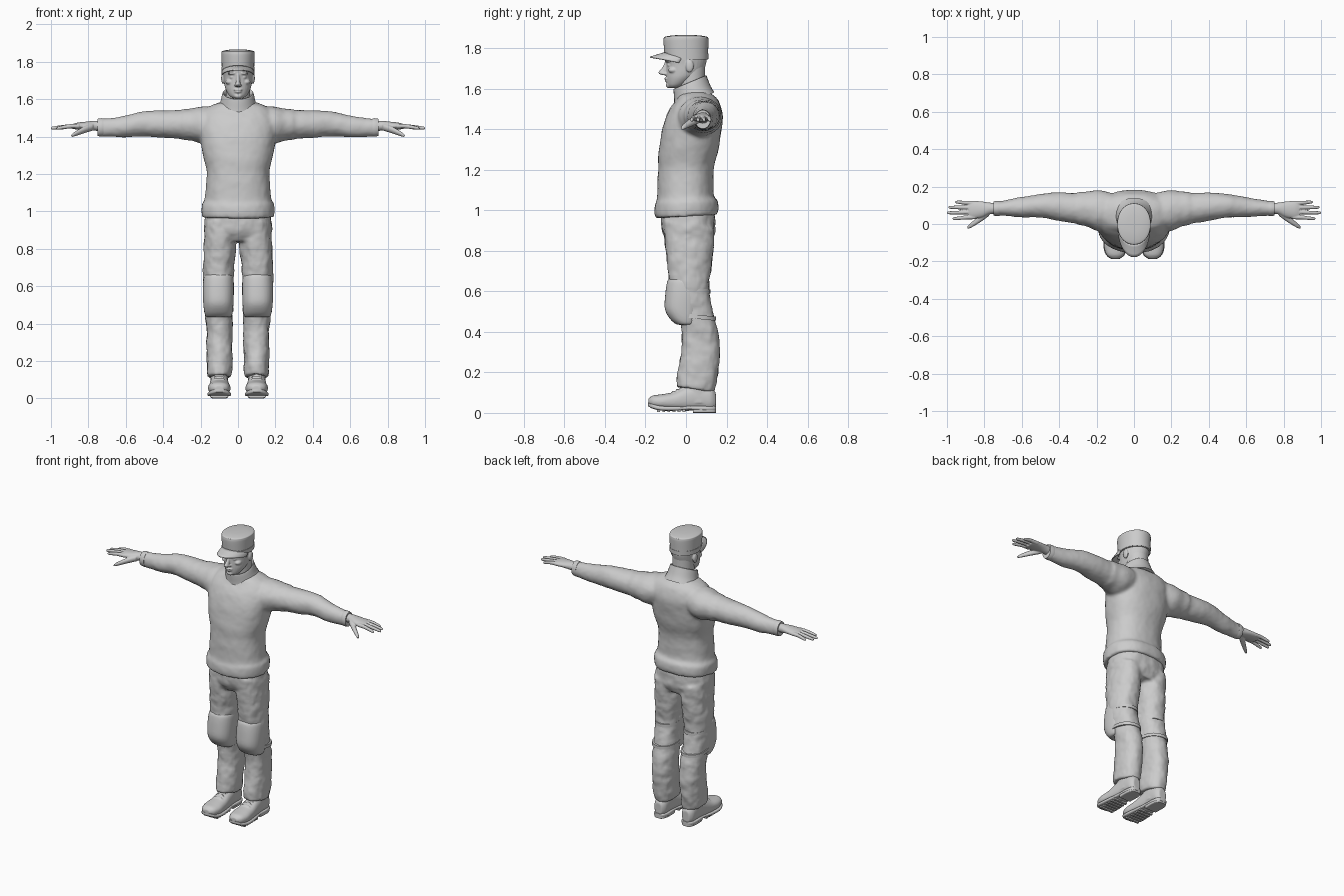
import bpy, bmesh, math
from mathutils import Matrix, Vector

AXES = {'X': lambda t, a, b: (t, a, b), 'Y': lambda t, a, b: (a, t, b), 'Z': lambda t, a, b: (a, b, t)}


def spline(rings, steps):
    """Catmull-Rom interpolation of the cross-section rows."""
    pts = [Vector(r) for r in rings]
    pts = [pts[0]] + pts + [pts[-1]]
    out = []
    for p, q, r, s in zip(pts, pts[1:], pts[2:], pts[3:]):
        for k in range(steps):
            u = k / steps
            out.append(q + 0.5 * u * ((r - p) + u * ((2 * p - 5 * q + 4 * r - s) + u * (3 * q - p - 3 * r + s))))
    return out + [pts[-1]]


def loft(bm, rings, axis='Z', tilt=0.0, power=2.0, sides=32, steps=4):
    """Closed skin over rows of (position, centre a, centre b, radius a, radius b)."""
    loops = []
    for t, a, b, ra, rb in spline(rings, steps):
        loop = []
        for i in range(sides):
            ang = 2 * math.pi * i / sides
            c, s = math.cos(ang), math.sin(ang)
            da = ra * math.copysign(abs(c) ** (2 / power), c)
            db = rb * math.copysign(abs(s) ** (2 / power), s)
            loop.append(bm.verts.new(AXES[axis](t + tilt * db, a + da, b + db)))
        loops.append(loop)
    for l, m in zip(loops, loops[1:]):
        for i in range(sides):
            j = (i + 1) % sides
            bm.faces.new((l[i], l[j], m[j], m[i]))
    bm.faces.new(loops[0])
    bm.faces.new(loops[-1])


def ball(bm, loc, scale):
    bmesh.ops.create_uvsphere(bm, u_segments=24, v_segments=16, radius=1,
                              matrix=Matrix.Translation(loc) @ Matrix.Diagonal((*scale, 1)))


def finish(name, bm, voxel=0, smooth=3, folds=0):
    """Turn the bmesh into an object; voxel fuses the overlapping pieces into one skin."""
    bmesh.ops.recalc_face_normals(bm, faces=bm.faces)
    me = bpy.data.meshes.new(name)
    bm.to_mesh(me)
    bm.free()
    me.shade_smooth()
    me.set_sharp_from_angle(angle=math.radians(40))
    ob = bpy.data.objects.new(name, me)
    bpy.context.collection.objects.link(ob)
    if voxel:
        m = ob.modifiers.new("fuse", 'REMESH')
        m.mode, m.voxel_size, m.use_smooth_shade = 'VOXEL', voxel, True
        m = ob.modifiers.new("soften", 'SMOOTH')
        m.factor, m.iterations = 0.5, smooth
    if folds:
        tex = bpy.data.textures.new(name + "_folds", 'CLOUDS')
        tex.noise_scale = 0.07
        m = ob.modifiers.new("folds", 'DISPLACE')
        m.texture, m.strength, m.mid_level = tex, folds, 0.5
    return ob


def side_rows(s, rows, first=False):
    """Flip rows to the other side: along x (first) or across x."""
    return [(s * r[0], *r[1:]) if first else (r[0], s * r[1], *r[2:]) for r in rows]


# Sweater: torso and sleeves fused
bm = bmesh.new()
loft(bm, [(.97, 0, .003, .191, .153), (1.0, 0, .003, .195, .158), (1.04, 0, .002, .192, .154),
          (1.065, 0, -.003, .178, .140), (1.15, 0, -.003, .170, .138), (1.22, 0, .002, .168, .139),
          (1.3, 0, .014, .188, .148), (1.4, 0, .028, .204, .148), (1.46, 0, .040, .208, .142),
          (1.51, 0, .046, .200, .125), (1.545, 0, .050, .175, .104), (1.567, 0, .045, .14, .085),
          (1.582, 0, .040, .10, .07)], tilt=.06, power=2.3, sides=48)
for s in (1, -1):
    loft(bm, side_rows(s, [(.08, .075, 1.475, .08, .08), (.18, .070, 1.463, .11, .098), (.25, .08, 1.464, .094, .086),
                           (.293, .083, 1.465, .089, .082), (.303, .083, 1.465, .082, .077),
                           (.4, .092, 1.466, .076, .073), (.5, .098, 1.468, .063, .067),
                           (.6, .09, 1.454, .054, .058), (.7, .085, 1.448, .041, .049),
                           (.74, .083, 1.449, .037, .047)], True), 'X')
finish("sweater", bm, .01, 4, .006)

# Tilted collar with a hollow top
bm = bmesh.new()
loft(bm, [(1.54, 0, .04, .115, .10), (1.575, 0, .032, .097, .09), (1.62, 0, .022, .086, .083),
          (1.633, 0, .02, .081, .08), (1.625, 0, .02, .073, .072), (1.58, 0, .025, .06, .06)], tilt=.42)
finish("collar", bm)

# Neck
bm = bmesh.new()
loft(bm, [(1.5, 0, .04, .066, .068), (1.6, 0, .028, .064, .066), (1.74, 0, .025, .066, .07)])
finish("neck", bm)

# Head with facial features
bm = bmesh.new()
loft(bm, [(1.604, 0, -.06, .025, .022), (1.618, 0, -.047, .046, .046), (1.65, 0, -.025, .065, .072),
          (1.68, 0, -.008, .073, .09), (1.72, 0, 0, .077, .098), (1.76, 0, 0, .08, .103), (1.8, 0, 0, .07, .09)])
loft(bm, [(1.735, 0, -.092, .008, .012), (1.71, 0, -.100, .010, .014), (1.685, 0, -.112, .013, .022),
          (1.675, 0, -.112, .016, .023), (1.667, 0, -.104, .010, .012)], sides=16)
ball(bm, (0, -.083, 1.617), (.023, .017, .014))
ball(bm, (0, -.095, 1.650), (.024, .012, .006))
ball(bm, (0, -.093, 1.639), (.020, .013, .006))
for s in (1, -1):
    ball(bm, (s * .031, -.086, 1.738), (.026, .018, .008))
    ball(bm, (s * .031, -.079, 1.717), (.014, .014, .009))
    ball(bm, (s * .045, -.062, 1.692), (.022, .026, .016))
    ball(bm, (s * .012, -.106, 1.674), (.008, .012, .007))
    ball(bm, (s * .080, .018, 1.712), (.010, .020, .031))
finish("head", bm, .004, 2)

# Cap crown, band and brim
bm = bmesh.new()
loft(bm, [(1.744, 0, .002, .086, .106), (1.78, 0, .001, .087, .108), (1.83, 0, 0, .089, .111),
          (1.848, 0, 0, .089, .110), (1.857, 0, 0, .084, .104), (1.864, 0, 0, .05, .06), (1.866, 0, 0, .008, .01)],
     sides=48, power=2.1)
finish("cap_crown", bm)
bm = bmesh.new()
loft(bm, [(1.746, 0, .002, .088, .108), (1.774, 0, .001, .089, .110)], sides=48, steps=1, power=2.1)
finish("cap_band", bm)
bm = bmesh.new()
rows = []
for i in range(25):
    u = i / 12 - 1
    ang = u * 1.35
    rows.append([bm.verts.new((.087 * math.sin(ang), -.105 * math.cos(ang) - v / 4 * .072 * math.cos(u * 1.5) ** .7,
                               1.778 - .022 * v / 4 - .028 * u * u)) for v in range(5)])
for a, b in zip(rows, rows[1:]):
    for k in range(4):
        bm.faces.new((a[k], a[k + 1], b[k + 1], b[k]))
brim = finish("cap_brim", bm)
mod = brim.modifiers.new("thickness", 'SOLIDIFY')
mod.thickness, mod.offset = .006, 0

# Trousers: hips and legs fused
bm = bmesh.new()
loft(bm, [(1.03, 0, .005, .168, .13), (.95, 0, .012, .179, .134), (.89, 0, .015, .181, .13),
          (.84, 0, .018, .165, .105)], power=2.3, sides=48)
for s in (1, -1):
    loft(bm, side_rows(s, [(.93, .094, .015, .084, .125), (.8, .097, .015, .086, .118), (.7, .102, .014, .084, .105),
                           (.62, .105, .016, .080, .098), (.52, .104, .032, .075, .1), (.45, .102, .056, .073, .095),
                           (.4, .100, .069, .071, .092), (.3, .099, .073, .069, .093), (.2, .099, .058, .068, .097),
                           (.115, .1, .048, .064, .094)]), tilt=-.15, power=2.2)
finish("trousers", bm, .01, 3, .016)

for s, side in ((1, "left"), (-1, "right")):
    # Knee pad and straps
    bm = bmesh.new()
    loft(bm, side_rows(s, [(.665, .104, .005, .07, .088), (.645, .104, 0, .080, .094), (.58, .105, -.01, .083, .093),
                           (.51, .105, -.015, .081, .089), (.46, .104, -.006, .076, .07),
                           (.435, .103, .005, .068, .05)]), power=2.3)
    finish(side + "_knee_pad", bm, .007, 3)
    bm = bmesh.new()
    for z, y, ry in ((.61, .018, .102), (.475, .048, .100)):
        loft(bm, side_rows(s, [(z + .01, .104, y, .079, ry), (z - .01, .104, y, .079, ry)]),
             tilt=-.1, power=2.2, steps=1)
    finish(side + "_knee_straps", bm)

    # Boot upper with ankle shaft
    bm = bmesh.new()
    loft(bm, side_rows(s, [(.20, .1, .055, .045, .065), (.12, .1, .055, .046, .075), (.05, .1, .06, .046, .08)]))
    loft(bm, [(y, s * .1, z, rx, rz) for y, z, rx, rz in (
        (-.186, .055, .022, .014), (-.165, .056, .047, .029), (-.12, .055, .060, .037), (-.06, .058, .056, .045),
        (0, .07, .05, .06), (.06, .08, .046, .068), (.12, .07, .042, .06), (.147, .06, .025, .04))], 'Y', power=2.3)
    for k in range(4):
        ball(bm, (s * .1, -.062 + .018 * k, .104 + .009 * k), (.030, .005, .007))
    finish(side + "_boot", bm, .005, 2)

    # Sole, heel and tread bars
    bm = bmesh.new()
    loft(bm, [(y, s * .1, z, rx, rz) for y, z, rx, rz in (
        (-.187, .042, .022, .009), (-.165, .033, .050, .012), (-.12, .023, .063, .012), (-.04, .022, .057, .011),
        (.02, .025, .046, .010), (.1, .022, .047, .012), (.138, .022, .036, .012), (.149, .022, .022, .010))],
        'Y', power=4, steps=3)
    loft(bm, [(y, s * .1, .012, rx, .012) for y, rx in ((.035, .043), (.1, .045), (.138, .034), (.148, .02))],
         'Y', power=6, steps=3)
    for k in range(6):
        bmesh.ops.create_cube(bm, size=1, matrix=Matrix.Translation((s * .1, -.135 + .025 * k, .011))
                              @ Matrix.Diagonal((.095, .014, .014, 1)))
    finish(side + "_boot_sole", bm)

    # Sleeve cuff
    bm = bmesh.new()
    loft(bm, side_rows(s, [(.718, .084, 1.449, .040, .048), (.732, .083, 1.449, .041, .049),
                           (.75, .083, 1.449, .038, .046)], True), 'X', steps=2)
    finish(side + "_cuff", bm)

    # Hand: palm, four fingers and thumb fused
    bm = bmesh.new()
    loft(bm, side_rows(s, [(.72, .083, 1.455, .028, .029), (.77, .083, 1.458, .031, .026), (.81, .078, 1.458, .042, .022),
                           (.86, .076, 1.456, .048, .018), (.885, .076, 1.454, .043, .013)], True), 'X')
    for y, tip_y, tip in ((.037, .029, .968), (.063, .060, .998), (.088, .089, .99), (.112, .117, .955)):
        loft(bm, side_rows(s, [(.85, y, 1.456, .012, .012), (.90, y * .7 + tip_y * .3, 1.455, .0105, .0115),
                               (tip - .012, tip_y, 1.446, .0085, .009), (tip + .002, tip_y, 1.444, .004, .004)], True),
             'X', sides=16)
    loft(bm, side_rows(s, [(.775, .065, 1.452, .022, .020), (.815, .035, 1.439, .021, .019),
                           (.855, .005, 1.422, .016, .015), (.88, -.012, 1.410, .012, .011),
                           (.892, -.020, 1.403, .005, .005)], True), 'X', sides=16)
    finish(side + "_hand", bm, .0035, 2)
